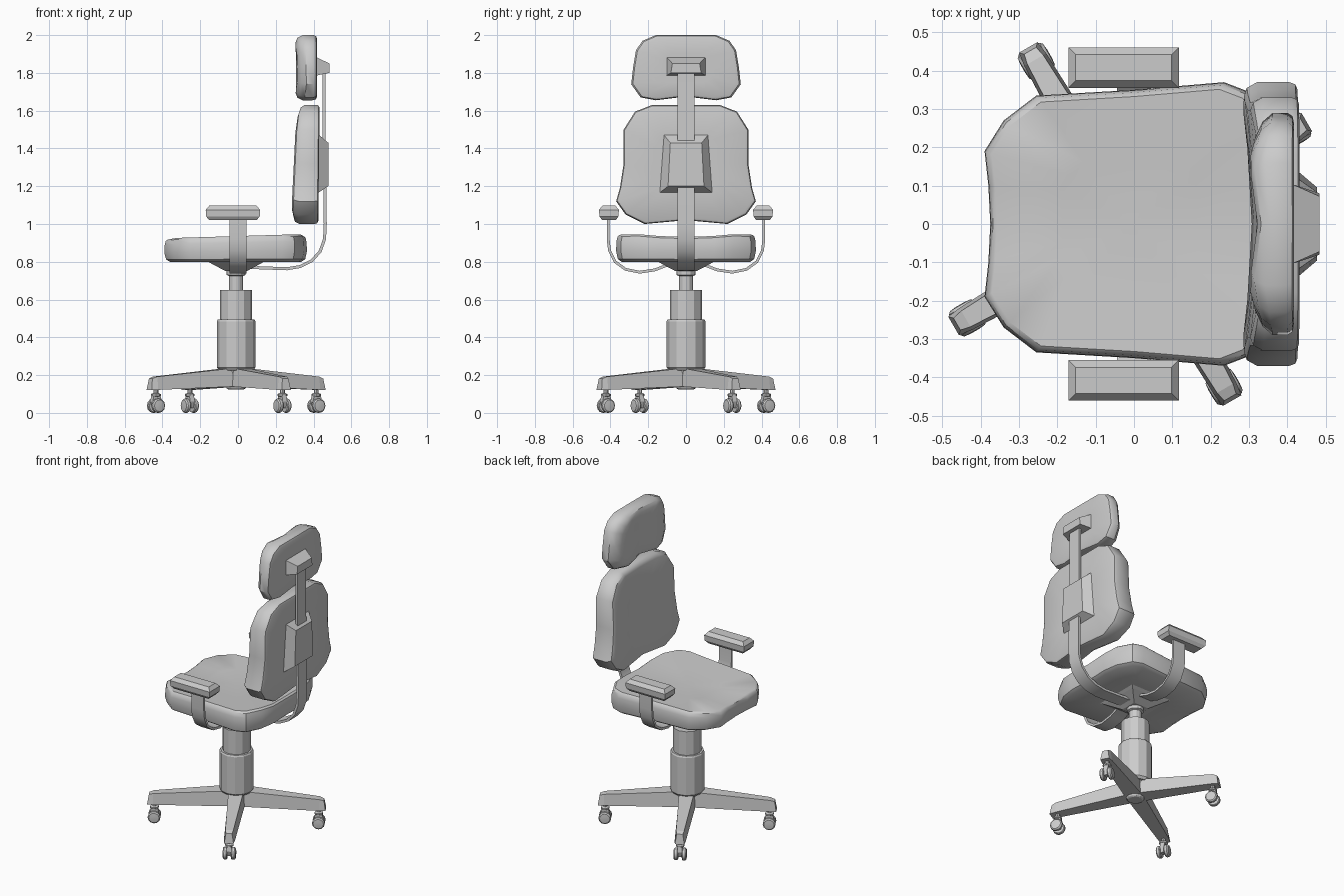
import bpy, bmesh, math
from mathutils import Vector

if "Cube" in bpy.data.objects:
    bpy.data.objects.remove(bpy.data.objects["Cube"])

CX = -0.01  # column axis


def make(name, bm, smooth=None):
    bmesh.ops.recalc_face_normals(bm, faces=bm.faces)
    me = bpy.data.meshes.new(name)
    bm.to_mesh(me)
    bm.free()
    ob = bpy.data.objects.new(name, me)
    bpy.context.collection.objects.link(ob)
    if smooth:
        bpy.context.view_layer.objects.active = ob
        ob.select_set(True)
        bpy.ops.object.shade_smooth_by_angle(angle=math.radians(smooth))
        ob.select_set(False)
    return ob


def loft(name, rings, smooth=None, caps=True):
    """Skin closed rings of equal length; a one-point ring becomes a pole."""
    bm = bmesh.new()
    vs = [[bm.verts.new(p) for p in r] for r in rings]
    for a, b in zip(vs, vs[1:]):
        n = max(len(a), len(b))
        for i in range(n):
            j = (i + 1) % n
            if len(a) == 1:
                bm.faces.new((a[0], b[j], b[i]))
            elif len(b) == 1:
                bm.faces.new((a[i], a[j], b[0]))
            else:
                bm.faces.new((a[i], a[j], b[j], b[i]))
    if caps:
        bm.faces.new(vs[0])
        bm.faces.new(vs[-1])
    return make(name, bm, smooth)


def turned(name, prof, n=12, centre=(CX, 0), smooth=None):
    rings = [[(centre[0] + r * math.cos(2 * math.pi * i / n),
               centre[1] + r * math.sin(2 * math.pi * i / n), z) for i in range(n)] for r, z in prof]
    return loft(name, rings, smooth)


def cushion(name, half, layers, place):
    """Pad from a half outline (u>=0, ends on u=0), with layers of (scale, depth)."""
    pts = half + [(-u, v) for u, v in half[-2:0:-1]]
    vs = [v for _, v in half]
    vc = (min(vs) + max(vs)) / 2

    def ring(s, t):
        return [place(u * s, vc + (v - vc) * s, t) for u, v in pts]
    (s0, t0), (s1, t1) = layers[0], layers[-1]
    rings = [[place(0, vc, t0)], ring(s0 * 0.5, t0)]
    rings += [ring(s, t) for s, t in layers]
    rings += [ring(s1 * 0.5, t1), [place(0, vc, t1)]]
    return loft(name, rings, 38, caps=False)


def strip(name, path, w, th, to3d):
    """Flat bar swept along a 2D path; w is half width, th is thickness."""
    P = [Vector(p) for p in path]
    rings = []
    for i, p in enumerate(P):
        d = (P[min(i + 1, len(P) - 1)] - P[max(i - 1, 0)]).normalized()
        n = Vector((-d.y, d.x)) * th / 2
        rings.append([to3d(*(p + n), -w), to3d(*(p + n), w), to3d(*(p - n), w), to3d(*(p - n), -w)])
    return loft(name, rings, 35)


# Seat
def seat_at(u, v, t):
    c = min(abs(u) / 0.25, 1) ** 2
    top = 0.91 + 0.03 * (v + 0.37) + 0.015 * c
    return (v, u, 0.8 + (top - 0.8) * t)


cushion("seat",
        [(0, -.375), (.1, -.38), (.19, -.39), (.27, -.34), (.335, -.255), (.35, 0), (.37, .235),
         (.345, .3), (.25, .35), (.15, .365), (0, .36)],
        [(.92, 0), (.975, .1), (1, .4), (.995, .75), (.98, .93), (.95, 1)], seat_at)


# Backrest
def back_at(u, v, t):
    k = (v - 1) / 0.63
    c = min(abs(u) / 0.3, 1) ** 2
    front = 0.28 + 0.03 * k + 0.025 * (1 - c)
    return (front + (0.425 + 0.007 * k - front) * t, u, v)


cushion("backrest",
        [(0, 1.02), (.22, 1.0), (.32, 1.05), (.37, 1.12), (.35, 1.19), (.33, 1.32), (.33, 1.5),
         (.27, 1.595), (.18, 1.63), (0, 1.63)],
        [(.9, 0), (.96, .06), (1, .25), (1, .85), (.985, .96), (.95, 1)], back_at)


# Headrest
def head_at(u, v, t):
    a = abs(u)
    front = 0.302 + 0.02 * (1 - min(a / .15, 1)) + 0.03 * max(0, (a - .17) / .12)
    return (front + (0.418 - front) * t, u, v)


cushion("headrest",
        [(0, 1.675), (.16, 1.655), (.24, 1.67), (.29, 1.74), (.28, 1.83), (.265, 1.92), (.23, 1.97),
         (.16, 2.0), (0, 2.0)],
        [(.78, 0), (.92, .1), (1, .35), (1, .8), (.97, .95), (.9, 1)], head_at)

# Back support bar
strip("back_bar",
      [(.0, .775), (.12, .768), (.26, .763), (.33, .775), (.39, .805), (.435, .855), (.458, .92),
       (.462, 1.0), (.455, 1.5), (.455, 1.85)],
      .045, .016, lambda a, b, w: (a, w, b))


# Mounting plates (tapered blocks behind the cushions)
def plate(name, outer, inner, x0, x1):
    def ring(q, x):
        wt, zt, wb, zb = q
        return [(x, -wt, zt), (x, wt, zt), (x, wb, zb), (x, -wb, zb)]
    loft(name, [ring(outer, x0), ring(inner, x1)])


plate("backrest_mount", (.12, 1.475, .14, 1.165), (.083, 1.43, .095, 1.2), .425, .478)
plate("headrest_mount", (.105, 1.885, .105, 1.785), (.072, 1.85, .08, 1.80), .41, .484)

# Seat mount and collar
sq = ((-1, -1), (1, -1), (1, 1), (-1, 1))
loft("seat_mount", [[(CX + s * x, s * y, z) for x, y in sq] for s, z in ((.155, .805), (.13, .79), (.055, .75))])

# Armrests
for side, tag in ((1, "left"), (-1, "right")):
    strip(tag + "_arm_support",
          [(0, .785), (.1, .782), (.165, .757), (.245, .745), (.32, .76), (.375, .8), (.405, .86),
           (.412, .92), (.412, 1.04)],
          .045, .015, lambda a, b, w, s=side: (w, s * a, b))
    rings = [[(-.027 + hx * x, side * .408 + hy * y, z) for x, y in sq]
             for hx, hy, z in ((.125, .036, 1.02), (.142, .05, 1.04), (.144, .053, 1.075), (.125, .034, 1.097))]
    loft(tag + "_armrest_pad", rings)

# Gas column
turned("lower_column", [(.09, .225), (.102, .24), (.102, .485), (.097, .495)])
turned("middle_column", [(.085, .48), (.085, .65)])
turned("upper_column", [(.037, .64), (.037, .725), (.05, .73), (.05, .765)])
turned("base_hub", [(.042, .125), (.05, .13), (.055, .14), (.075, .235)])

# Star base with casters
for k in range(4):
    ang = math.radians(30 + 90 * k)
    rad = Vector((math.cos(ang), math.sin(ang), 0))
    tan = Vector((-rad.y, rad.x, 0))

    def at(r, w, z):
        p = Vector((CX, 0, 0)) + rad * r + tan * w
        return (p.x, p.y, z)

    def section(rt, rb, wt, wb, zt, zb):
        return [at(rt, -wt, zt), at(rt, wt, zt), at(rb, wb, zb), at(rb, -wb, zb)]
    loft(f"base_leg_{k + 1}", [section(.03, .03, .046, .052, .238, .14),
                               section(.495, .495, .024, .033, .192, .122),
                               section(.522, .532, .018, .028, .182, .12)])
    c = at(.49, 0, 0)[:2]
    turned(f"caster_stem_{k + 1}", [(.014, .05), (.014, .085), (.026, .09), (.026, .1),
                                    (.013, .105), (.013, .13)], 8, c)
    # fork hood over the wheels
    loft(f"caster_hood_{k + 1}", [[at(.49 + hr * x, .014 * y, z) for x, y in sq]
                                  for hr, z in ((.016, .025), (.028, .06), (.02, .092))])
    for s in (-1, 1):
        rings = [[at(.49 + r * math.cos(math.pi * i / 6), s * w, .038 + r * math.sin(math.pi * i / 6))
                  for i in range(12)]
                 for r, w in ((.034, .012), (.038, .017), (.038, .031), (.031, .038), (.012, .04))]
        loft(f"caster_wheel_{k + 1}_{'a' if s < 0 else 'b'}", rings, 35)
